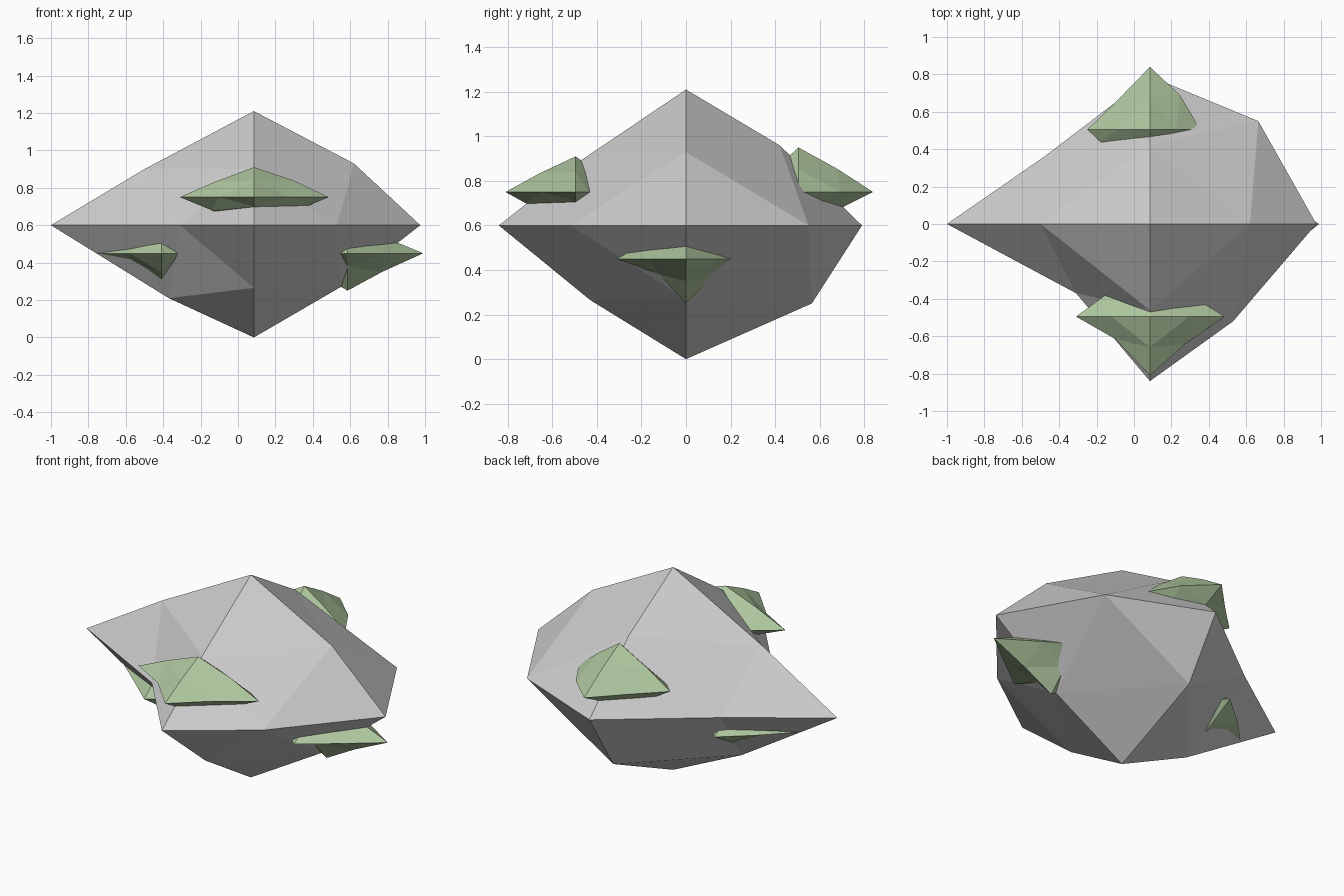
import bpy, bmesh
from mathutils import Vector

if "Cube" in bpy.data.objects:
    bpy.data.objects.remove(bpy.data.objects["Cube"])

AXES = {"L": (-1, 0, 0), "R": (1, 0, 0), "F": (0, -1, 0),
        "B": (0, 1, 0), "U": (0, 0, 1), "D": (0, 0, -1)}
AXES = {k: Vector(v) for k, v in AXES.items()}


def lump(name, centre, radii, mids, mat=None):
    """Octahedron split once; radii are L R F B U D, mids move edge midpoints."""
    r = dict(zip("LRFBUD", radii))
    bm = bmesh.new()
    c = Vector(centre)
    pts = {k: bm.verts.new(c + AXES[k] * r[k]) for k in AXES}

    def mid(a, b):
        key = "".join(sorted(a + b, key="LRFBUD".index))
        if key not in pts:
            p, q = key
            d, e = mids.get(key, (r[p] * 0.52, r[q] * 0.52))
            pts[key] = bm.verts.new(c + AXES[p] * d + AXES[q] * e)
        return pts[key]

    for x in "LR":
        for y in "FB":
            for z in "UD":
                xy, yz, xz = mid(x, y), mid(y, z), mid(x, z)
                for f in ((pts[x], xy, xz), (pts[y], yz, xy),
                          (pts[z], xz, yz), (xy, yz, xz)):
                    bm.faces.new(f)
    bmesh.ops.recalc_face_normals(bm, faces=bm.faces[:])
    me = bpy.data.meshes.new(name)
    bm.to_mesh(me)
    bm.free()
    if mat:
        me.materials.append(mat)
    ob = bpy.data.objects.new(name, me)
    bpy.context.collection.objects.link(ob)
    return ob


moss = bpy.data.materials.new("moss_green")
moss.diffuse_color = (0.42, 0.56, 0.34, 1)
moss.use_nodes = True
moss.node_tree.nodes["Principled BSDF"].inputs["Base Color"].default_value = moss.diffuse_color

# Boulder
lump("boulder", (0.085, 0, 0.6), (1.085, 0.89, 0.84, 0.79, 0.61, 0.6), {
    "LU": (0.585, 0.30), "RU": (0.535, 0.33), "LD": (0.455, 0.39), "RD": (0.465, 0.33),
    "FU": (0.46, 0.30), "BU": (0.42, 0.36), "FD": (0.43, 0.335), "BD": (0.565, 0.35),
    "LF": (0.395, 0.37), "RF": (0.445, 0.52), "LB": (0.565, 0.36), "RB": (0.58, 0.55)})

# Moss clumps, partly sunk into the boulder
lump("moss_front", (0.085, -0.495, 0.75), (0.395, 0.4, 0.315, 0.2, 0.16, 0.16), {
    "LF": (0.185, 0.12), "RF": (0.185, 0.15), "LB": (0.245, 0.11), "RB": (0.305, 0.06),
    "RU": (0.21, 0.09), "LD": (0.225, 0.07), "RD": (0.305, 0.04), "FD": (0.225, 0.05)}, moss)
lump("moss_back", (0.085, 0.505, 0.75), (0.335, 0.27, 0.2, 0.335, 0.2, 0.18), {
    "LB": (0.175, 0.155), "RB": (0.16, 0.185), "LF": (0.265, 0.065),
    "RF": (0.245, 0.015), "BD": (0.205, 0.065)}, moss)
lump("moss_right", (0.585, 0, 0.45), (0.3, 0.405, 0.31, 0.25, 0.17, 0.2), {
    "RF": (0.2, 0.16), "RB": (0.185, 0.14), "RD": (0.185, 0.1), "RU": (0.2, 0.085),
    "FD": (0.12, 0.07), "BD": (0.12, 0.08)}, moss)
lump("moss_left", (-0.41, 0, 0.45), (0.345, 0.25, 0.3, 0.32, 0.17, 0.17), {
    "LF": (0.17, 0.15), "LD": (0.16, 0.06), "RF": (0.11, 0.22),
    "FU": (0.2, 0.08), "FD": (0.15, 0.1)}, moss)
